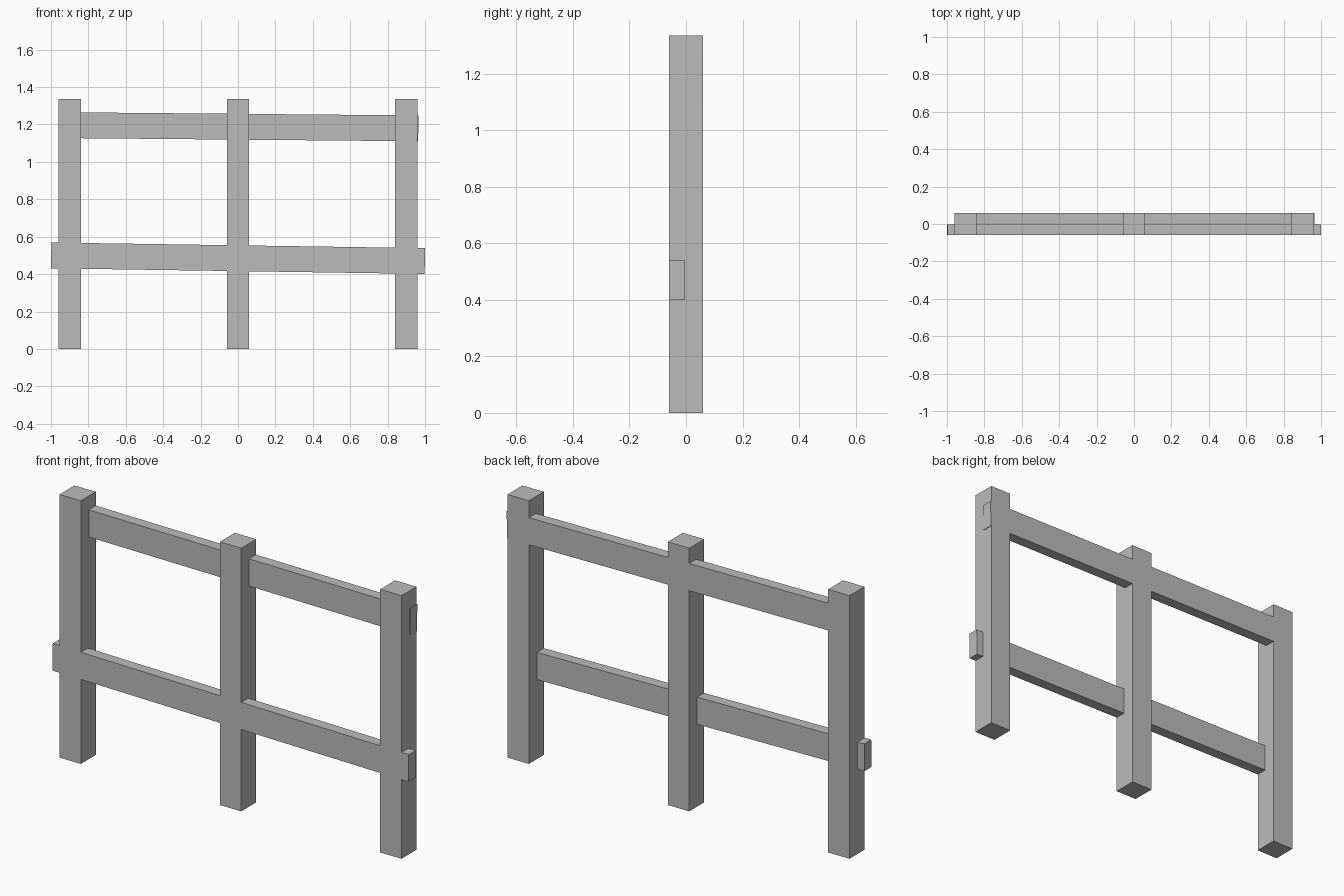
import bpy
import math

if "Cube" in bpy.data.objects:
    bpy.data.objects.remove(bpy.data.objects["Cube"], do_unlink=True)

# Single grey timber colour
grey = bpy.data.materials.new("timber_grey")
grey.use_nodes = True
colour = (0.5, 0.5, 0.5, 1)
grey.diffuse_color = colour
grey.node_tree.nodes["Principled BSDF"].inputs["Base Color"].default_value = colour


def beam(name, centre, size, tilt=0.0):
    """Box beam, tilted about the y axis so that its left end drops."""
    bpy.ops.mesh.primitive_cube_add(size=1, location=centre)
    ob = bpy.context.object
    ob.name = name
    ob.scale = size
    bpy.ops.object.transform_apply(location=False, rotation=False, scale=True)
    ob.rotation_euler.y = tilt
    ob.data.materials.append(grey)
    return ob


# Three upright posts
HEIGHT, WIDTH = 1.335, 0.12
for name, x in (("right_post", -0.9), ("middle_post", 0), ("left_post", 0.9)):
    beam(name, (x, 0, HEIGHT / 2), (WIDTH, WIDTH, HEIGHT))

# Rails let into the posts: lower one flush at the front, upper one at the back
RAIL_DEPTH, RAIL_HEIGHT = 0.056, 0.138
rail_y = (WIDTH - RAIL_DEPTH) / 2
beam("lower_rail", (0, -rail_y, 0.485), (1.998, RAIL_DEPTH, RAIL_HEIGHT),
     math.atan(0.015))
beam("upper_rail", (0.004, rail_y, 1.188), (1.92, RAIL_DEPTH, RAIL_HEIGHT),
     math.atan(0.009))
